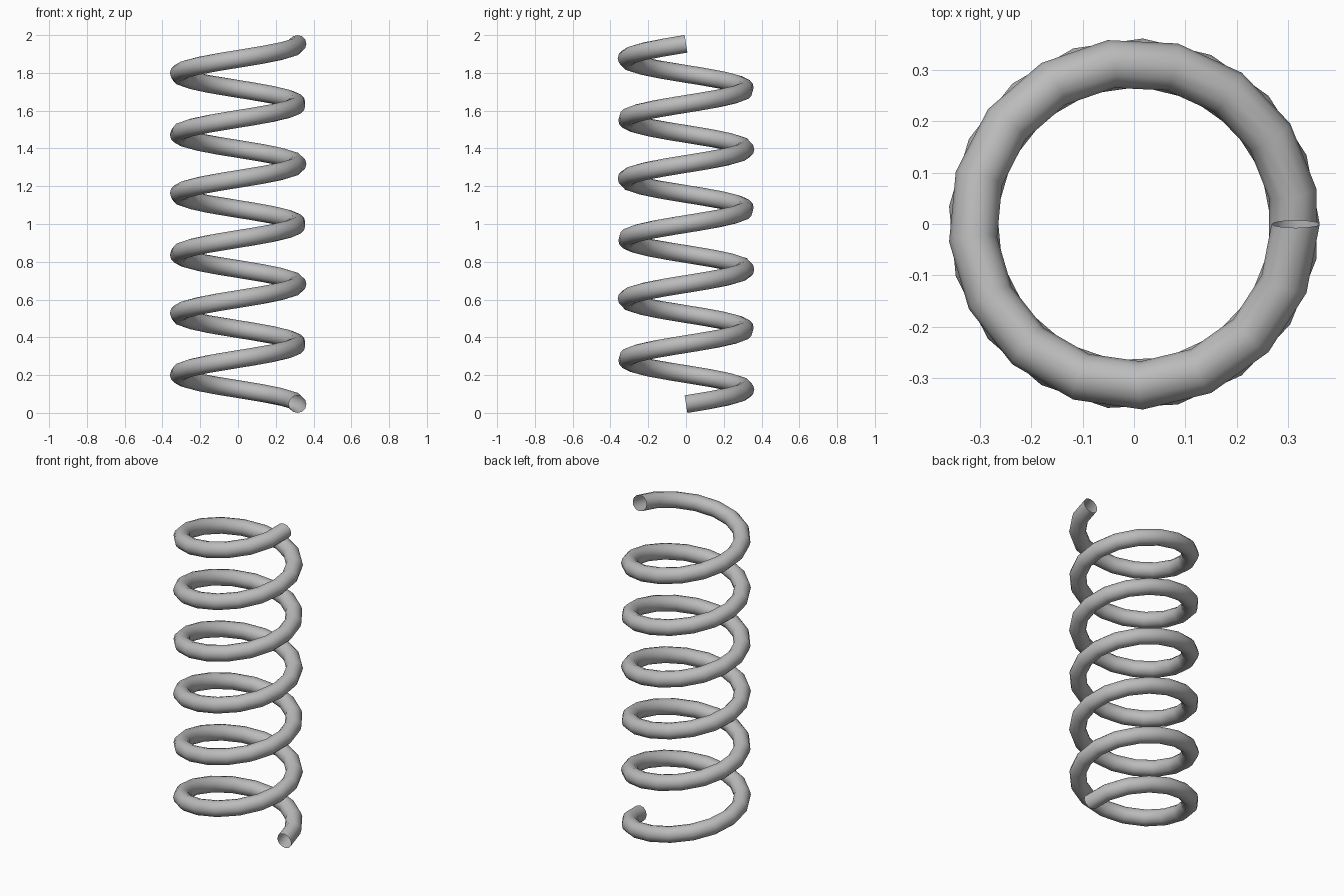
import bpy
import bmesh
from math import cos, sin, tau
from mathutils import Vector

cube = bpy.data.objects.get("Cube")
if cube:
    bpy.data.objects.remove(cube, do_unlink=True)

TURNS = 6
SEGMENTS = 99
SIDES = 12
COIL_RADIUS = 0.315
WIRE_RADIUS = 0.047
Z_START, Z_END = 0.0464, 1.9536

# Steel colour
steel = bpy.data.materials.new("grey steel")
steel.use_nodes = True
grey = (0.5, 0.5, 0.5, 1.0)
steel.diffuse_color = grey
steel.node_tree.nodes["Principled BSDF"].inputs["Base Color"].default_value = grey


def wire_ring(bm, t):
    """Circle of vertices square to the helix at fraction t of its length."""
    angle = tau * TURNS * t
    outward = Vector((cos(angle), sin(angle), 0))
    rise = (Z_END - Z_START) / (tau * TURNS)
    along = Vector((-sin(angle) * COIL_RADIUS, cos(angle) * COIL_RADIUS, rise)).normalized()
    upward = outward.cross(along)
    centre = outward * COIL_RADIUS + Vector((0, 0, Z_START + (Z_END - Z_START) * t))
    ring = []
    for i in range(SIDES):
        a = tau * i / SIDES
        ring.append(bm.verts.new(centre + WIRE_RADIUS * (outward * cos(a) + upward * sin(a))))
    return ring


# Coil: rings swept along the helix, ends left open
bm = bmesh.new()
rings = [wire_ring(bm, k / SEGMENTS) for k in range(SEGMENTS + 1)]
for low, high in zip(rings, rings[1:]):
    for i in range(SIDES):
        j = (i + 1) % SIDES
        face = bm.faces.new((low[i], high[i], high[j], low[j]))
        face.smooth = True

# Point every face away from the wire's centre line
bm.normal_update()
middle = sum((v.co for v in rings[0]), Vector()) / SIDES
first = next(iter(bm.faces))
if first.normal.dot(rings[0][0].co - middle) < 0:
    bmesh.ops.reverse_faces(bm, faces=bm.faces[:])

mesh = bpy.data.meshes.new("spring_coil")
bm.to_mesh(mesh)
bm.free()
mesh.materials.append(steel)
coil = bpy.data.objects.new("spring_coil", mesh)
bpy.context.scene.collection.objects.link(coil)
